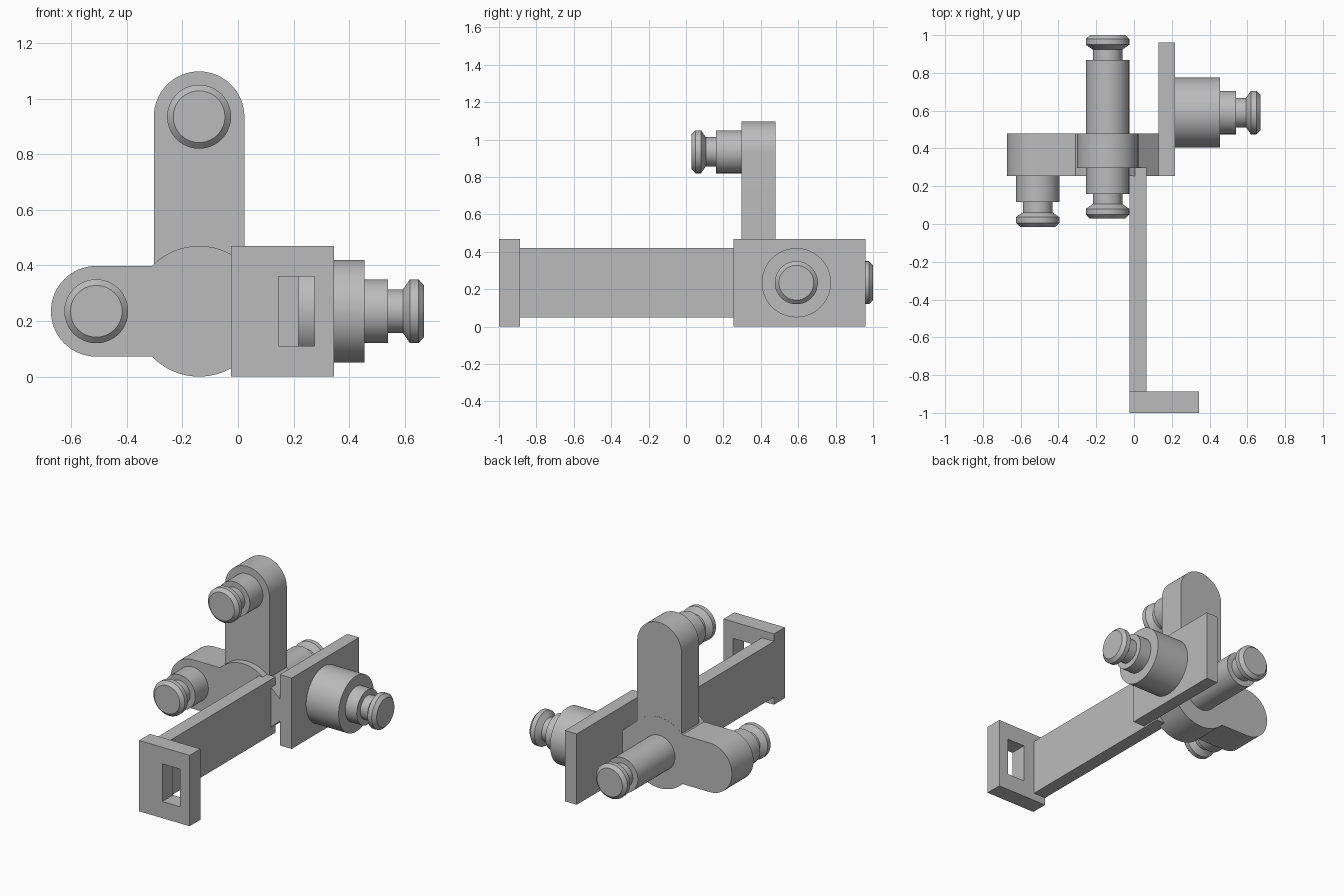
import bpy
import bmesh
import math
from mathutils import Vector

cube = bpy.data.objects.get("Cube")
if cube:
    bpy.data.objects.remove(cube, do_unlink=True)

GREY = (0.5, 0.5, 0.5, 1)
mat = bpy.data.materials.new("plain grey")
mat.use_nodes = True
mat.diffuse_color = GREY
mat.node_tree.nodes["Principled BSDF"].inputs["Base Color"].default_value = GREY

MID = 0.235      # height of the main axis, also the hub radius
HUB_X = -0.14
ARM_X = -0.51
ARM_Z = 0.935
ARM_R = 0.163


def finish(name, bm):
    bmesh.ops.recalc_face_normals(bm, faces=bm.faces)
    mesh = bpy.data.meshes.new(name)
    bm.to_mesh(mesh)
    bm.free()
    mesh.materials.append(mat)
    mesh.shade_smooth()
    mesh.set_sharp_from_angle(angle=math.radians(30))
    obj = bpy.data.objects.new(name, mesh)
    bpy.context.collection.objects.link(obj)
    return obj


def extrude_y(bm, faces, depth):
    new = bmesh.ops.extrude_face_region(bm, geom=faces, use_keep_orig=True)["geom"]
    bmesh.ops.translate(bm, vec=(0, depth, 0),
                        verts=[v for v in new if isinstance(v, bmesh.types.BMVert)])


def prism(name, outline, y0, y1):
    """Closed x-z outline extruded along y."""
    bm = bmesh.new()
    face = bm.faces.new([bm.verts.new((x, y0, z)) for x, z in outline])
    extrude_y(bm, [face], y1 - y0)
    return finish(name, bm)


def rect(x0, x1, z0, z1):
    return [(x0, z0), (x1, z0), (x1, z1), (x0, z1)]


def arc(cx, cz, r, a0, a1, n=32):
    angles = [math.radians(a0 + (a1 - a0) * i / n) for i in range(n + 1)]
    return [(cx + r * math.cos(a), cz + r * math.sin(a)) for a in angles]


def lathe(name, profile, origin, direction, segments=64):
    """Profile of (radius, distance) turned about an axis."""
    turn = Vector(direction).to_track_quat('Z', 'Y')
    bm = bmesh.new()
    rings = []
    for r, d in profile:
        ring = []
        for x, y in arc(0, 0, r, 0, 360, segments)[:-1]:
            ring.append(bm.verts.new(Vector(origin) + turn @ Vector((x, y, d))))
        rings.append(ring)
    for a, b in zip(rings, rings[1:]):
        for i in range(segments):
            j = (i + 1) % segments
            bm.faces.new((a[i], a[j], b[j], b[i]))
    bm.faces.new(rings[0])
    bm.faces.new(rings[-1])
    return finish(name, bm)


def peg(name, origin, direction, shank):
    """Shank, narrow neck and flared, chamfered head."""
    r, neck = 0.115, 0.078
    steps = [(r, -0.02), (r, shank), (neck, shank), (neck, shank + 0.054),
             (r, shank + 0.08), (r, shank + 0.11), (0.093, shank + 0.131)]
    return lathe(name, steps, origin, direction)


# Hub with side arm and a tapered bridge to the side plate
join = math.degrees(math.asin(ARM_R / MID))
hub = [(0.14, 0.17), (0.14, 0.30)]
hub += arc(HUB_X, MID, MID, 45, 180 - join)
hub += arc(ARM_X, MID, ARM_R, 90, 270)
hub += arc(HUB_X, MID, MID, 180 + join, 315)
prism("hub_and_side_arm", hub, 0.253, 0.48)

# Upright arm, slightly thinner than the hub
upright = arc(HUB_X, ARM_Z, ARM_R, 0, 180) + [(HUB_X - ARM_R, MID), (HUB_X + ARM_R, MID)]
prism("upright_arm", upright, 0.297, 0.479)

# Side plate and its round boss
prism("side_plate", rect(0.13, 0.217, 0, 0.47), 0.253, 0.96)
lathe("side_boss", [(0.185, 0), (0.185, 0.25)], (0.205, 0.59, MID), (1, 0, 0))

# Long bar reaching forward
prism("long_bar", rect(-0.025, 0.065, 0.05, 0.42), -0.9, 0.3)

# End flange with a rectangular window
bm = bmesh.new()
outer, inner = [[bm.verts.new((x, -1, z)) for x, z in loop]
                for loop in (rect(-0.025, 0.345, 0, 0.47), rect(0.145, 0.275, 0.11, 0.36))]
faces = []
for i in range(4):
    j = (i + 1) % 4
    faces.append(bm.faces.new((outer[i], outer[j], inner[j], inner[i])))
extrude_y(bm, faces, 0.113)
finish("end_flange", bm)

# Four pegs
peg("side_arm_peg", (ARM_X, 0.253, MID), (0, -1, 0), 0.137)
peg("upright_arm_peg", (HUB_X, 0.297, ARM_Z), (0, -1, 0), 0.137)
peg("rear_peg", (HUB_X, 0.48, MID), (0, 1, 0), 0.389)
peg("boss_peg", (0.455, 0.59, MID), (1, 0, 0), 0.084)
